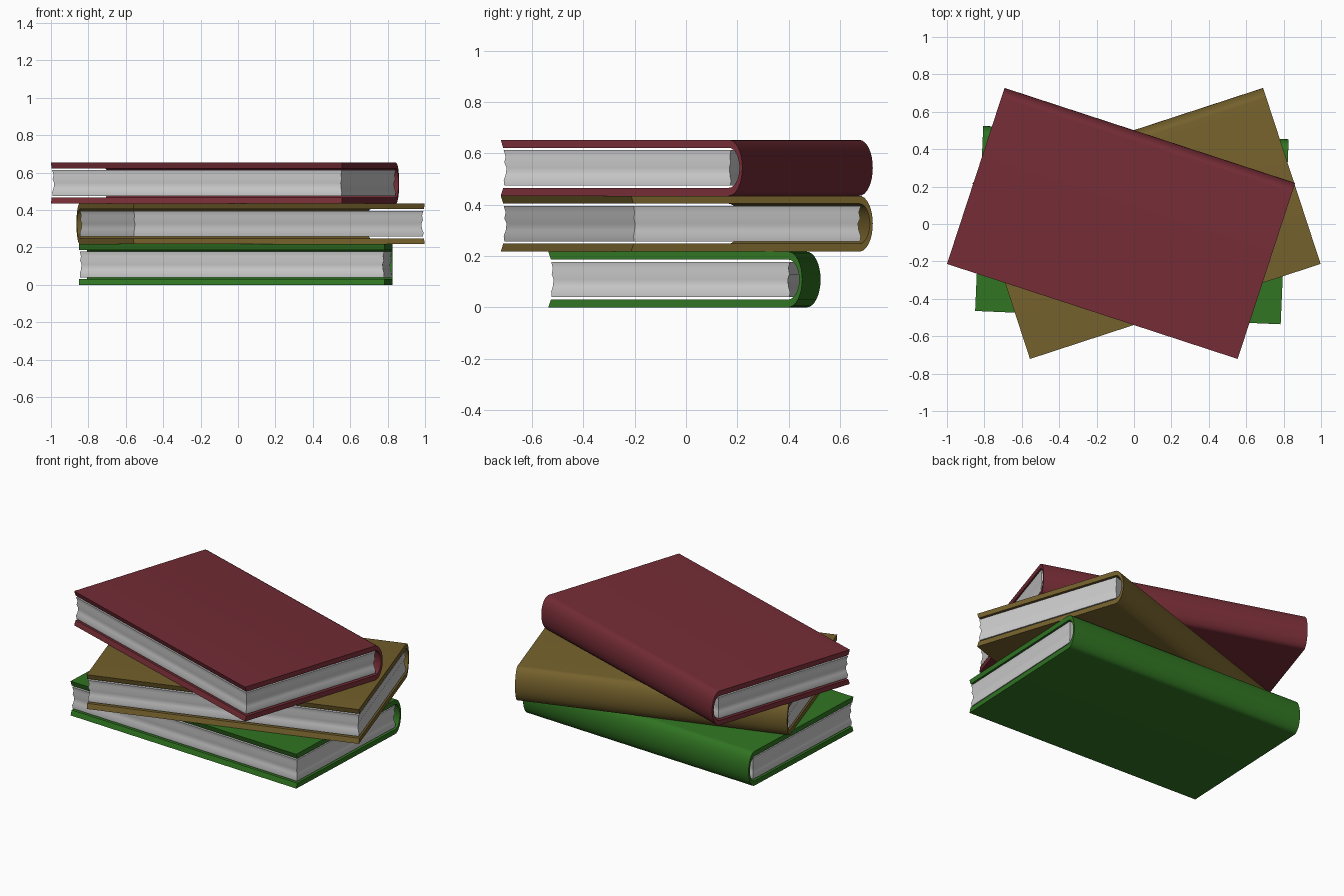
import bpy, bmesh
from math import sin, cos, pi, radians

cube = bpy.data.objects.get("Cube")
if cube:
    bpy.data.objects.remove(cube, do_unlink=True)

LENGTH, DEPTH, HEIGHT = 1.635, 0.99, 0.2175
BOARD, SPINE, BULGE = 0.031, 0.012, 0.055
ARC_STEPS = 16


def cloth(name, rgb):
    mat = bpy.data.materials.new(name)
    mat.use_nodes = True
    mat.diffuse_color = (*rgb, 1)
    mat.node_tree.nodes["Principled BSDF"].inputs["Base Color"].default_value = (*rgb, 1)
    return mat


def finish(name, bm, place, mat=None):
    bmesh.ops.recalc_face_normals(bm, faces=bm.faces)
    mesh = bpy.data.meshes.new(name)
    bm.to_mesh(mesh)
    bm.free()
    obj = bpy.data.objects.new(name, mesh)
    bpy.context.collection.objects.link(obj)
    x, y, z, angle = place
    obj.location = (x, y, z)
    obj.rotation_euler.z = radians(angle)
    if mat:
        mesh.materials.append(mat)
    bpy.ops.object.select_all(action='DESELECT')
    obj.select_set(True)
    bpy.context.view_layer.objects.active = obj
    bpy.ops.object.shade_smooth_by_angle(angle=radians(30))
    return obj


def half_ellipse(y, depth, half):
    """Points from top to bottom, bulging towards +y."""
    steps = [pi * i / ARC_STEPS for i in range(ARC_STEPS + 1)]
    return [(y + depth * sin(t), HEIGHT / 2 + half * cos(t)) for t in steps]


def make_cover(name, place, mat):
    # C-shaped section: two boards joined by a thin rounded spine
    front, hinge = -DEPTH / 2, DEPTH / 2 - BULGE
    outer = half_ellipse(hinge, BULGE, HEIGHT / 2)
    inner = half_ellipse(hinge, BULGE - SPINE, HEIGHT / 2 - BOARD)
    lip = front + 0.01
    section = ([(front, HEIGHT)] + outer + [(front, 0), (lip, BOARD)]
               + inner[::-1] + [(lip, HEIGHT - BOARD)])
    bm = bmesh.new()
    face = bm.faces.new([bm.verts.new((-LENGTH / 2, y, z)) for y, z in section])
    swept = bmesh.ops.extrude_face_region(bm, geom=[face], use_keep_orig=True)
    moved = [v for v in swept["geom"] if isinstance(v, bmesh.types.BMVert)]
    bmesh.ops.translate(bm, verts=moved, vec=(LENGTH, 0, 0))
    return finish(name, bm, place, mat)


def make_pages(name, place):
    # Stacked rectangular rings with slight insets give the uneven paper edges
    rows = [(0, 0.002), (0.15, 0.0), (0.3, 0.006), (0.5, 0.009),
            (0.65, 0.002), (0.82, 0.006), (1, 0.0)]
    low, high = BOARD + 0.009, HEIGHT - BOARD - 0.009
    bm = bmesh.new()
    rings = []
    for part, inset in rows:
        x = LENGTH / 2 - 0.003 - inset
        y0, y1 = -DEPTH / 2 + 0.011 + inset, DEPTH / 2 - 0.048 - inset
        z = low + (high - low) * part
        rings.append([bm.verts.new((px, py, z))
                      for px, py in ((-x, y0), (x, y0), (x, y1), (-x, y1))])
    for a, b in zip(rings, rings[1:]):
        for i in range(4):
            j = (i + 1) % 4
            bm.faces.new((a[i], a[j], b[j], b[i]))
    bm.faces.new(rings[0])
    bm.faces.new(rings[-1])
    return finish(name, bm, place)


# Stack from bottom to top: x, y, turn in degrees, cloth colour
books = [
    ("bottom", -0.011, -0.006, -2.5, (0.03, 0.175, 0.016)),
    ("middle", 0.067, 0.003, 18.1, (0.175, 0.118, 0.025)),
    ("top", -0.069, 0.003, -18.1, (0.175, 0.025, 0.036)),
]
for level, (label, x, y, angle, rgb) in enumerate(books):
    place = (x, y, level * HEIGHT, angle)
    make_cover(label + "_book_cover", place, cloth(label + "_cloth", rgb))
    make_pages(label + "_book_pages", place)
